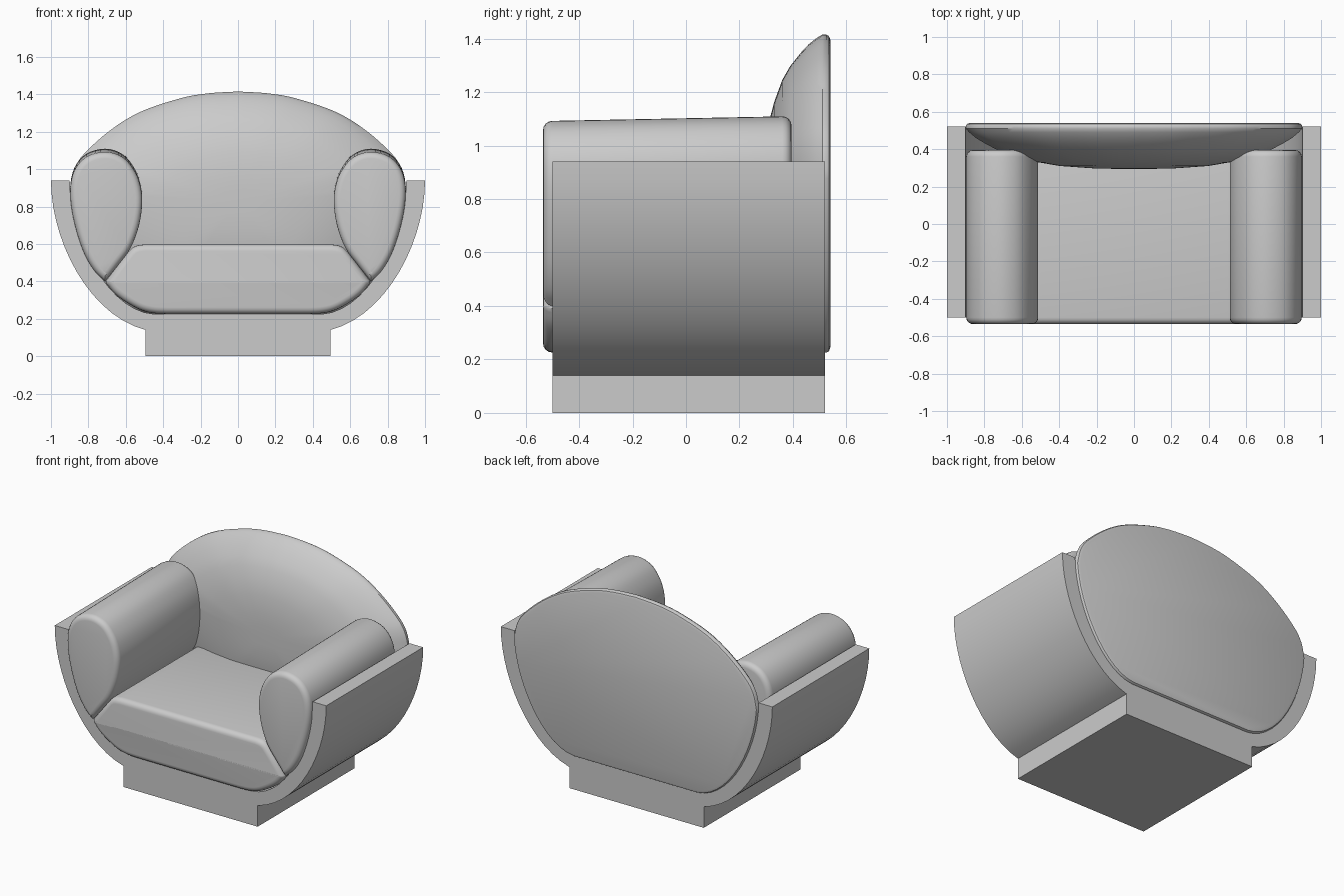
import bpy, bmesh, math
from mathutils import Vector

if "Cube" in bpy.data.objects:
    bpy.data.objects.remove(bpy.data.objects["Cube"])


def bezier(p0, p1, p2, p3, n=14):
    ps = [Vector(p) for p in (p0, p1, p2, p3)]
    out = []
    for i in range(n + 1):
        t = i / n
        s = 1 - t
        out.append(s**3 * ps[0] + 3*s*s*t * ps[1] + 3*s*t*t * ps[2] + t**3 * ps[3])
    return out


def spline(pts, n=4):
    # open Catmull-Rom curve through the points
    p = [Vector(q) for q in pts]
    p = [2*p[0] - p[1]] + p + [2*p[-1] - p[-2]]
    out = []
    for i in range(1, len(p) - 2):
        a, b, c, d = p[i-1:i+3]
        for k in range(n):
            t = k / n
            out.append(0.5 * (2*b + (c-a)*t + (2*a-5*b+4*c-d)*t*t + (3*b-a-3*c+d)*t**3))
    return out + [p[-2]]


def mirrored(half):
    # closed outline from a right half
    left = [Vector((-q.x, q.y)) for q in reversed(half)]
    out = []
    for q in list(half) + left:
        if not out or (q - out[-1]).length > 1e-4:
            out.append(q)
    if (out[0] - out[-1]).length < 1e-4:
        out.pop()
    return out


def inset(pts, d):
    n = len(pts)
    area = sum(pts[i-1].cross(pts[i]) for i in range(n))
    sg = 1 if area > 0 else -1
    out = []
    for i in range(n):
        e1 = (pts[i] - pts[i-1]).normalized()
        e2 = (pts[(i+1) % n] - pts[i]).normalized()
        n1, n2 = Vector((-e1.y, e1.x)) * sg, Vector((-e2.y, e2.x)) * sg
        m = (n1 + n2) / max(0.5, 1 + n1.dot(n2))
        out.append(pts[i] + m * d)
    return out


def loft(name, rings, tilt=0.0, mirror=False):
    # rings: list of (y, outline in x/z)
    bm = bmesh.new()
    rows = [[bm.verts.new((q.x, y, q.y + tilt * y * (q.y - 0.4))) for q in o] for y, o in rings]
    n = len(rows[0])
    for a, b in zip(rows, rows[1:]):
        for i in range(n):
            bm.faces.new((a[i], a[(i+1) % n], b[(i+1) % n], b[i]))
    bm.faces.new(rows[0])
    bm.faces.new(rows[-1])
    bmesh.ops.recalc_face_normals(bm, faces=bm.faces)
    me = bpy.data.meshes.new(name)
    bm.to_mesh(me)
    bm.free()
    ob = bpy.data.objects.new(name, me)
    bpy.context.collection.objects.link(ob)
    if mirror:
        ob.modifiers.new("mirror", 'MIRROR')
    bpy.ops.object.select_all(action='DESELECT')
    ob.select_set(True)
    bpy.context.view_layer.objects.active = ob
    bpy.ops.object.shade_smooth_by_angle(angle=math.radians(35))
    return ob


def cushion(outline, y0, y1, r, steps=4):
    # extrusion with rounded rims
    arc = [(r * (1 - math.sin(a)), r * (1 - math.cos(a)))
           for a in (math.pi / 2 * k / steps for k in range(steps + 1))]
    front = [(y0 + dy, inset(outline, di)) for dy, di in reversed(
        [(d, i) for d, i in arc])]
    back = [(y1 - dy, inset(outline, di)) for dy, di in arc]
    return front + back


# shell with base block
outer = bezier((1, .94), (1, .62), (.80, .22), (.495, .14))
inner = bezier((.9, .94), (.9, .65), (.7, .24), (.45, .225))
half = [Vector((.45, .225))] + inner[-2::-1] + outer + [Vector((.495, 0))]
shell = mirrored(half)
loft("shell", [(-.50, shell), (.52, shell)])

# armrests
arm = spline([(.71, .40), (.77, .46), (.83, .57), (.88, .74), (.897, .89), (.875, 1.0),
              (.81, 1.075), (.71, 1.102), (.62, 1.075), (.56, 1.01), (.525, .93),
              (.512, .83), (.53, .70), (.575, .58), (.64, .49), (.71, .40)])[:-1]
loft("armrest", cushion(arm, -.535, .395, .035), tilt=.028, mirror=True)

# seat cushion
seat = [Vector(p) for p in ((.50, .597), (.535, .593), (.56, .583), (.58, .565), (.705, .405))]
seat += spline([(.705, .39), (.66, .335), (.60, .29), (.52, .247), (.45, .23), (.38, .226)])
loft("seat", cushion(mirrored(seat), -.535, .42, .035))

# backrest with domed front
top = spline([(0, 1.415), (.16, 1.405), (.31, 1.378), (.52, 1.307), (.68, 1.21), (.82, 1.085),
              (.875, 1.0), (.899, .90)])
back = mirrored(top + inner[1:])
mid = Vector((0, .83))
dome = [(.295, .12), (.298, .25), (.31, .44), (.33, .57), (.36, .71), (.39, .80),
        (.43, .885), (.46, .94), (.49, .98), (.51, 1)]
rings = [(y, [mid + (q - mid) * s for q in back]) for y, s in dome]
rings += [(.525, back), (.535, inset(back, .006)), (.54, inset(back, .02))]
loft("backrest", rings)
